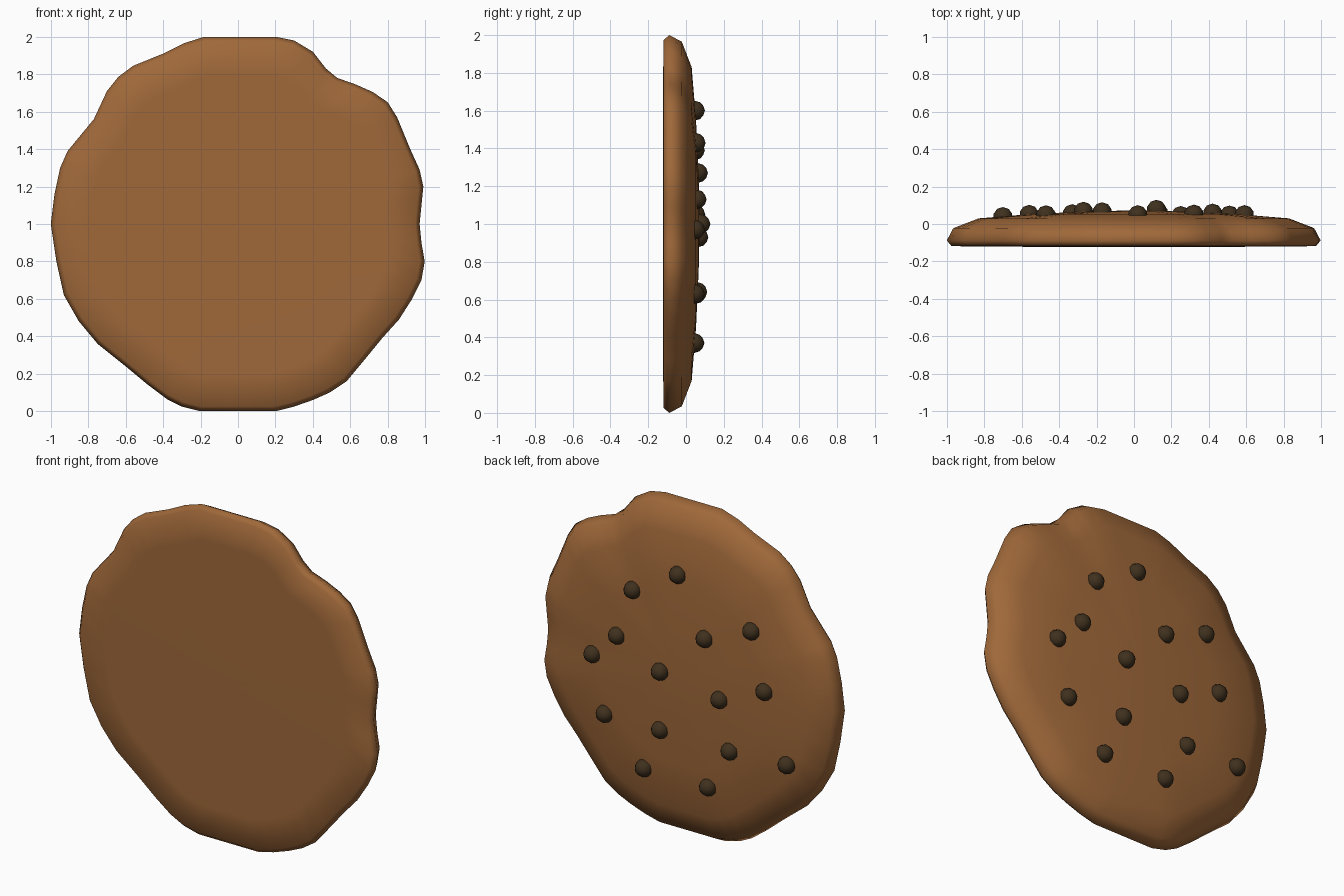
import bpy, bmesh
from math import hypot

if "Cube" in bpy.data.objects:
    bpy.data.objects.remove(bpy.data.objects["Cube"])

def material(name, rgb):
    m = bpy.data.materials.new(name)
    m.diffuse_color = (*rgb, 1)
    m.use_nodes = True
    m.node_tree.nodes["Principled BSDF"].inputs["Base Color"].default_value = m.diffuse_color
    return m

dough = material("baked_dough", (0.35, 0.14, 0.042))
chocolate = material("dark_chocolate", (0.05, 0.03, 0.013))

# Wavy outline (x, z), clockwise from the top
outline = [
    (-.18, 2.0), (0, 2.0), (.2, 2.0), (.3, 1.98), (.4, 1.92), (.47, 1.83), (.53, 1.78),
    (.63, 1.745), (.72, 1.705), (.80, 1.65), (.85, 1.57), (.92, 1.4), (.97, 1.29),
    (.99, 1.2), (.98, 1.1), (.97, 1.0), (.98, .9), (.997, .8), (.98, .7), (.93, .6),
    (.86, .49), (.77, .39), (.68, .28), (.58, .16), (.49, .1), (.4, .06), (.3, .025),
    (.2, .0), (0, .0), (-.2, .0), (-.3, .025), (-.38, .065), (-.48, .14), (-.6, .24),
    (-.75, .36), (-.85, .48), (-.93, .62), (-.97, .8), (-1, 1.0), (-.98, 1.16),
    (-.95, 1.3), (-.91, 1.39), (-.77, 1.56), (-.7, 1.71), (-.64, 1.785), (-.56, 1.845),
    (-.4, 1.91), (-.29, 1.965)]

# Thickness profile (scale of outline, y), flat front to domed back
profile = [(.8, -.121), (.975, -.118), (1, -.088), (.965, -.022),
           (.83, .03), (.55, .053), (.25, .067)]

# Cookie body: stacked rings closed by a fan at each face
bm = bmesh.new()
rings = [[bm.verts.new((x * s, y, 1 + (z - 1) * s)) for x, z in outline]
         for s, y in profile]
n = len(outline)
for a, b in zip(rings, rings[1:]):
    for i in range(n):
        j = (i + 1) % n
        bm.faces.new((a[i], a[j], b[j], b[i]))
for ring, y in ((rings[0], -.123), (rings[-1], .073)):
    c = bm.verts.new((0, y, 1))
    for i in range(n):
        bm.faces.new((ring[i], ring[(i + 1) % n], c))
bmesh.ops.recalc_face_normals(bm, faces=bm.faces)
for f in bm.faces:
    f.smooth = True
mesh = bpy.data.meshes.new("cookie_body")
bm.to_mesh(mesh)
bm.free()
mesh.materials.append(dough)
bpy.context.collection.objects.link(bpy.data.objects.new("cookie_body", mesh))

# Chocolate chips (x, z) half sunk into the domed back
chips = [(.02, 1.6), (.32, 1.43), (.42, 1.13), (.59, .97), (.12, 1.0), (-.17, 1.27),
         (-.47, 1.39), (-.56, 1.05), (-.27, .93), (.13, .64), (.51, .63), (.25, .37),
         (-.33, .63), (-.18, .37), (-.70, .64)]
for k, (x, z) in enumerate(chips):
    r = hypot(x, z - 1)
    y = .08 - .05 * min(r / .8, 1) ** .8
    bpy.ops.mesh.primitive_ico_sphere_add(subdivisions=2, radius=.052,
                                          location=(x, y + .008, z))
    chip = bpy.context.object
    chip.name = f"chocolate_chip_{k + 1}"
    chip.data.materials.append(chocolate)
    bpy.ops.object.shade_smooth()
